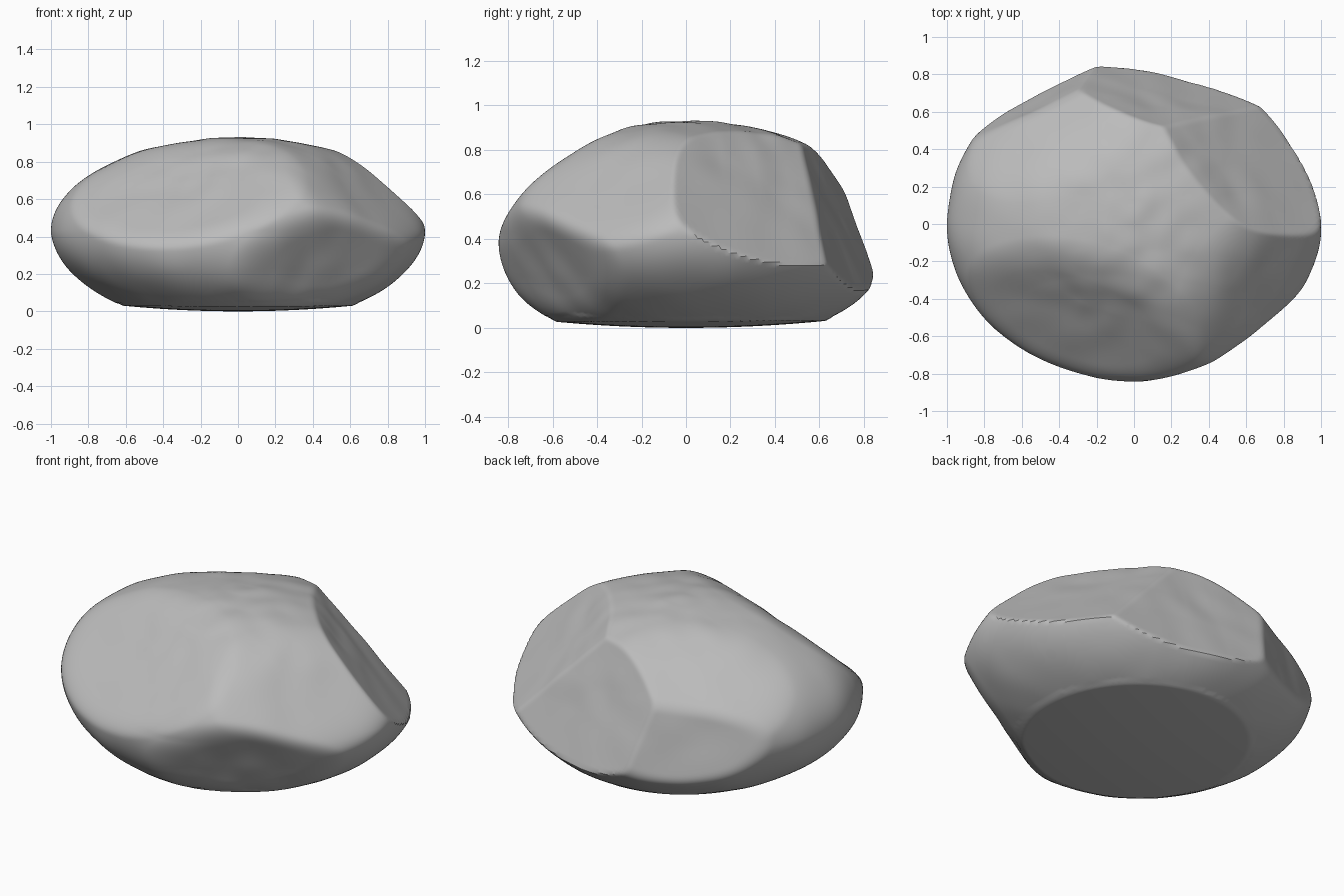
import bpy
import bmesh
from mathutils import Vector, noise

cube = bpy.data.objects.get("Cube")
if cube:
    bpy.data.objects.remove(cube, do_unlink=True)

CENTRE = Vector((0, 0, 0.42))
# Chipped faces: outward normal, plane offset, softness of the rim
CHIPS = [
    ((-0.3, -0.75, 0.9), 1.035, 0.07),    # broad front slope
    ((0.6, -0.4, 0.7), 0.975, 0.09),      # shoulder
    ((0.51, -0.86, -0.5), 0.605, 0.06),   # low front corner
    ((-0.35, 0.55, 0.75), 0.965, 0.1),    # rear upper slope
    ((-0.44, 0.87, 0.2), 0.875, 0.03),    # rear corner sliver
    ((0.35, 0.28, 0.39), 0.525, 0.012),   # large broken face
    ((0.23, 1.0, 0.42), 0.906, 0.015),    # steep rear face
    ((0.0, 0.0, -1.0), 0.0, 0.02),        # resting base
]


def soft_min(a, b, k):
    h = max(k - abs(a - b), 0) / k
    return min(a, b) - h * h * k / 4


def surface(direction):
    """Distance from the centre to the stone along a direction."""
    # The underside grows rounder in plan towards the base
    under = max(-direction.z, 0)
    depth = 0.9 if direction.y > 0 else 0.84
    half = Vector((1 - 0.09 * under, depth + 0.13 * under, 0.51))
    r = 1 / Vector([direction[i] / half[i] for i in range(3)]).length
    for normal, offset, soft in CHIPS:
        n = Vector(normal)
        facing = n.dot(direction)
        if facing > 0.05:
            r = soft_min(r, (offset - n.dot(CENTRE)) / facing, soft)
    # Weathered unevenness, kept off the base
    wear = 0.007 if direction.z > -0.5 else 0.0
    return r + wear * noise.noise(direction * 4)


# Stone body
bm = bmesh.new()
bmesh.ops.create_icosphere(bm, subdivisions=7, radius=1)
for v in bm.verts:
    d = v.co.normalized()
    v.co = CENTRE + d * surface(d)
    # Slightly domed underside
    v.co.z = max(v.co.z, 0.08 * (v.co.x ** 2 + v.co.y ** 2))

mesh = bpy.data.meshes.new("boulder")
bm.to_mesh(mesh)
bm.free()
boulder = bpy.data.objects.new("boulder", mesh)
bpy.context.collection.objects.link(boulder)

# Stone grey
grey = bpy.data.materials.new("stone_grey")
grey.use_nodes = True
colour = (0.5, 0.5, 0.5, 1)
grey.diffuse_color = colour
grey.node_tree.nodes["Principled BSDF"].inputs["Base Color"].default_value = colour
mesh.materials.append(grey)

bpy.ops.object.select_all(action="DESELECT")
boulder.select_set(True)
bpy.context.view_layer.objects.active = boulder
bpy.ops.object.shade_smooth_by_angle(angle=0.5)
